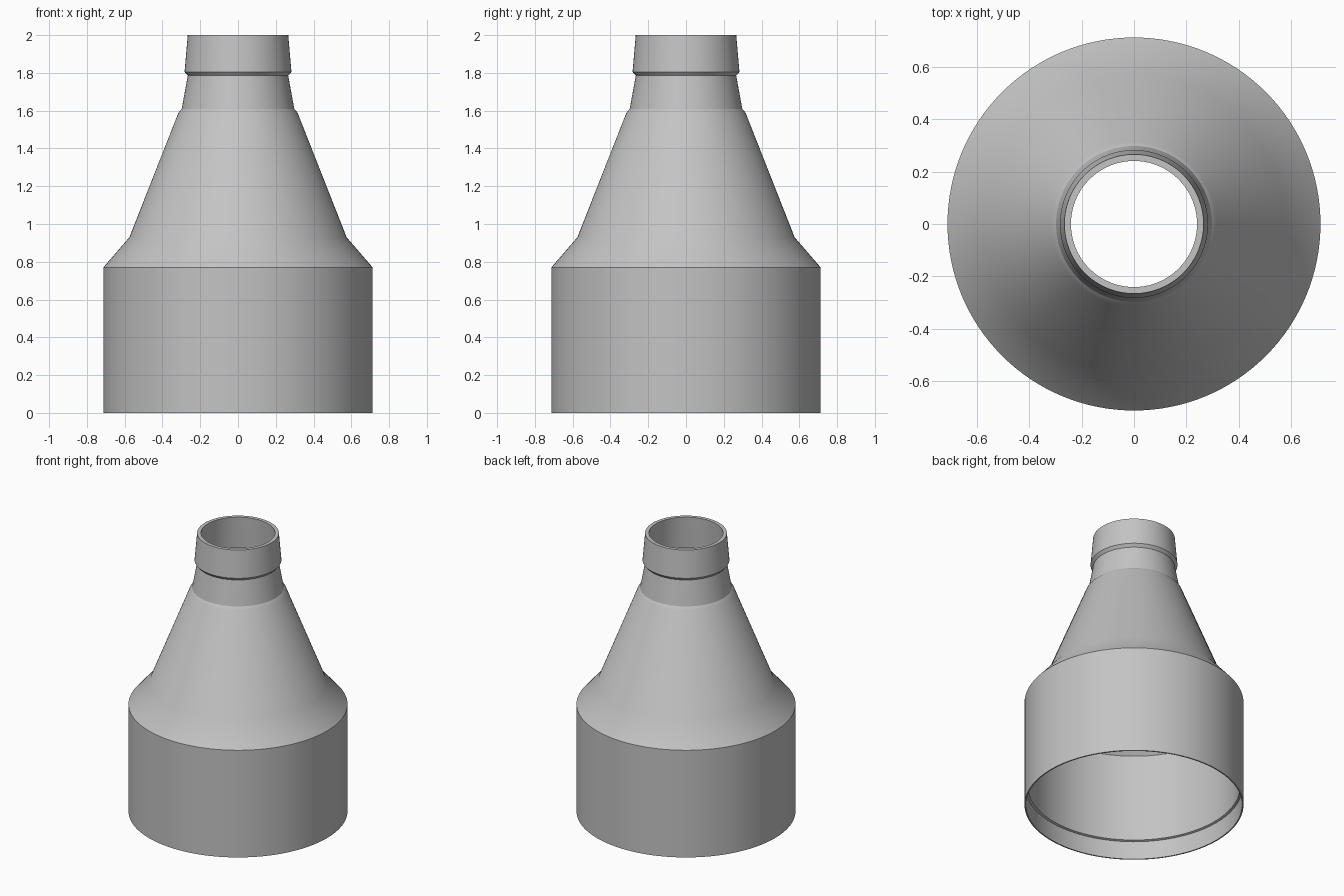
import bpy
import bmesh
import math

SEGMENTS = 128

default = bpy.data.objects.get("Cube")
if default:
    bpy.data.objects.remove(default, do_unlink=True)

# Plain grey plastic
grey = bpy.data.materials.new("plain grey")
grey.use_nodes = True
colour = (0.55, 0.55, 0.55, 1)
grey.diffuse_color = colour
grey.node_tree.nodes["Principled BSDF"].inputs["Base Color"].default_value = colour


def lathe(name, profile, material):
    """Spin a closed (radius, height) profile around the z axis."""
    bm = bmesh.new()
    rings = []
    for i in range(SEGMENTS):
        a = 2 * math.pi * i / SEGMENTS
        rings.append([bm.verts.new((r * math.cos(a), r * math.sin(a), z))
                      for r, z in profile])
    n = len(profile)
    for i, ring in enumerate(rings):
        after = rings[(i + 1) % SEGMENTS]
        for j in range(n):
            k = (j + 1) % n
            bm.faces.new((ring[j], after[j], after[k], ring[k]))
    bmesh.ops.recalc_face_normals(bm, faces=bm.faces)
    mesh = bpy.data.meshes.new(name)
    bm.to_mesh(mesh)
    bm.free()
    mesh.materials.append(material)
    obj = bpy.data.objects.new(name, mesh)
    bpy.context.collection.objects.link(obj)
    return obj


# Outside, bottom to top: wide socket, shoulder, cone, neck, lip
outside = [(0.713, 0), (0.713, 0.77), (0.575, 0.93), (0.315, 1.59),
           (0.298, 1.61), (0.266, 1.785), (0.283, 1.805), (0.266, 2.0)]

# Inside, top to bottom: flared mouth, ledge, neck, cone, shoulder, socket step
inside = [(0.241, 2.0), (0.258, 1.775), (0.241, 1.755), (0.272, 1.6),
          (0.29, 1.575), (0.55, 0.915), (0.69, 0.765), (0.69, 0.135),
          (0.704, 0.13), (0.704, 0)]

adapter = lathe("hose_reducer", outside + inside, grey)

# Smooth round walls with crisp steps
bpy.ops.object.select_all(action="DESELECT")
adapter.select_set(True)
bpy.context.view_layer.objects.active = adapter
bpy.ops.object.shade_smooth_by_angle(angle=math.radians(25))
